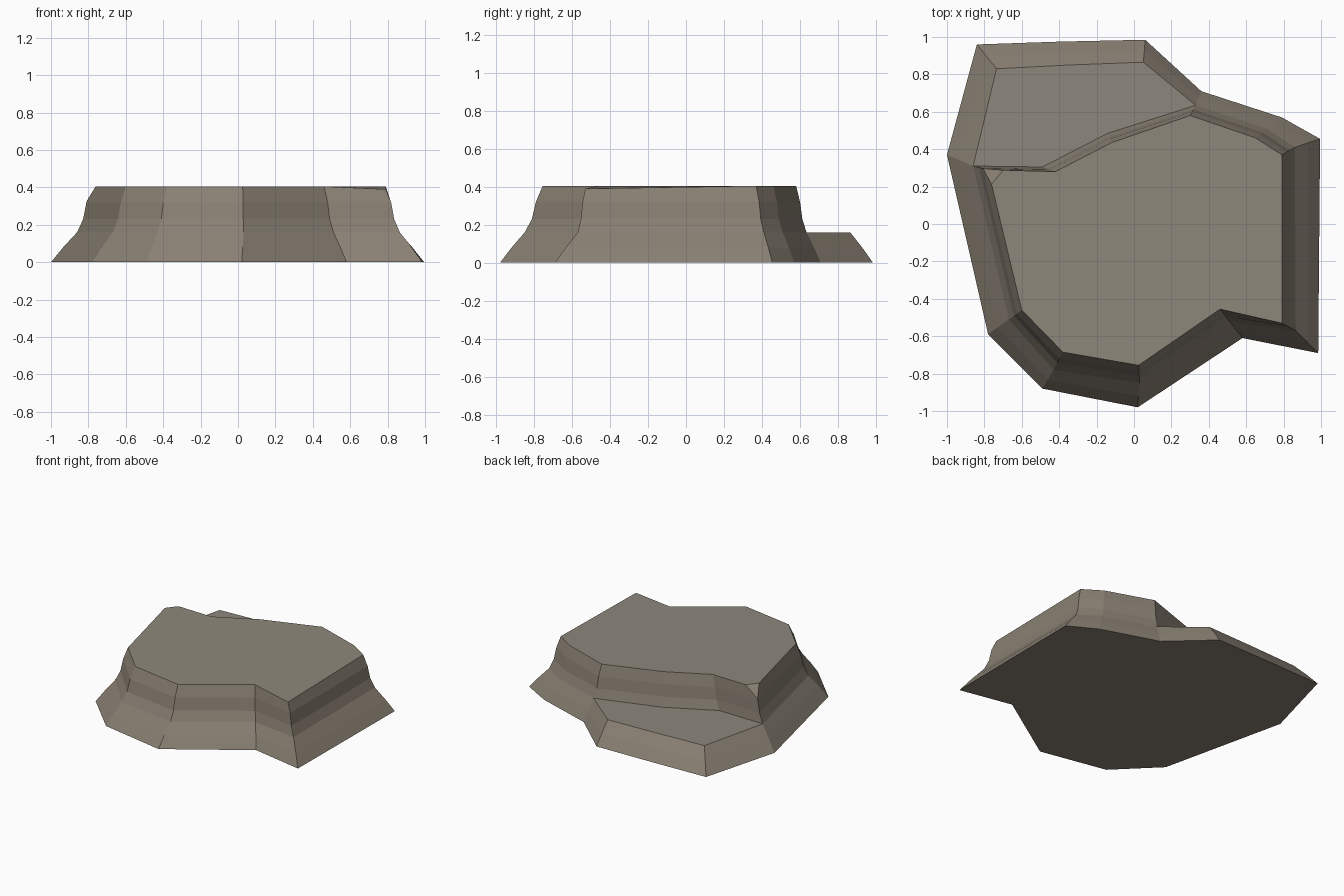
import bpy
import bmesh
from mathutils import Vector

if "Cube" in bpy.data.objects:
    bpy.data.objects.remove(bpy.data.objects["Cube"])

LEDGE_Z = 0.16
TOP_Z = 0.405


def make_material(name, color):
    mat = bpy.data.materials.new(name)
    mat.use_nodes = True
    mat.diffuse_color = color
    bsdf = mat.node_tree.nodes["Principled BSDF"]
    bsdf.inputs["Base Color"].default_value = color
    bsdf.inputs["Roughness"].default_value = 0.9
    return mat


def ring(bm, outline, z):
    return [bm.verts.new((x, y, z)) for x, y in outline]


def bridge(bm, low, high):
    n = len(low)
    for i in range(n):
        j = (i + 1) % n
        bm.faces.new((low[i], low[j], high[j], high[i]))


# Outlines run counter-clockwise from the west corner
base = [(-1, .37), (-.78, -.59), (-.49, -.88), (.02, -.98), (.58, -.61),
        (.985, -.69), (.995, .455), (.79, .57), (.36, .71),
        (.06, .985), (-.4, .975), (-.84, .96)]
shoulder = [(-.86, .31), (-.67, -.51), (-.43, -.78), (.03, -.85), (.51, -.52),
            (.865, -.57), (.86, .41), (.71, .51), (.33, .635),
            (.05, .865), (-.35, .85), (-.735, .83)]
cliff_foot = [(-.14, .485), (-.49, .305)]
summit = [(-.78, .29), (-.6, -.46), (-.38, -.685), (.025, -.755), (.46, -.455),
          (.79, -.53), (.79, .37), (.65, .46), (.3, .58),
          (-.12, .435), (-.42, .28)]

bm = bmesh.new()

# Sloping foot of the rock
foot = ring(bm, base, 0)
mid = ring(bm, [Vector(a).lerp(Vector(b), .47) for a, b in zip(base, shoulder)], .08)
rim = ring(bm, shoulder, LEDGE_Z)
bridge(bm, foot, mid)
bridge(bm, mid, rim)
bm.faces.new(foot[::-1])

# Low ledge at the back
inner = ring(bm, cliff_foot, LEDGE_Z)
bm.faces.new(rim[8:] + [rim[0]] + inner[::-1])

# Steep upper walls
lower = rim[:9] + inner
start = [v.co.xy for v in lower]
for blend, z in ((.4, .23), (.62, .32), (1, TOP_Z)):
    level = ring(bm, [a.lerp(Vector(b), blend) for a, b in zip(start, summit)], z)
    bridge(bm, lower, level)
    lower = level
bm.faces.new(lower)
lower[5].co.z -= .015

# Clipped west corner of the summit
bmesh.ops.bevel(bm, geom=[lower[0]], offset=.08, segments=1, affect='VERTICES')
bmesh.ops.recalc_face_normals(bm, faces=bm.faces)

# Flat tops take the paler stone
bm.normal_update()
for face in bm.faces:
    face.material_index = 1 if face.normal.z > .95 else 0
    face.smooth = False

mesh = bpy.data.meshes.new("rock_plateau")
bm.to_mesh(mesh)
bm.free()
mesh.materials.append(make_material("brown stone", (.25, .215, .17, 1)))
mesh.materials.append(make_material("pale stone", (.27, .245, .2, 1)))
rock = bpy.data.objects.new("rock_plateau", mesh)
bpy.context.collection.objects.link(rock)
